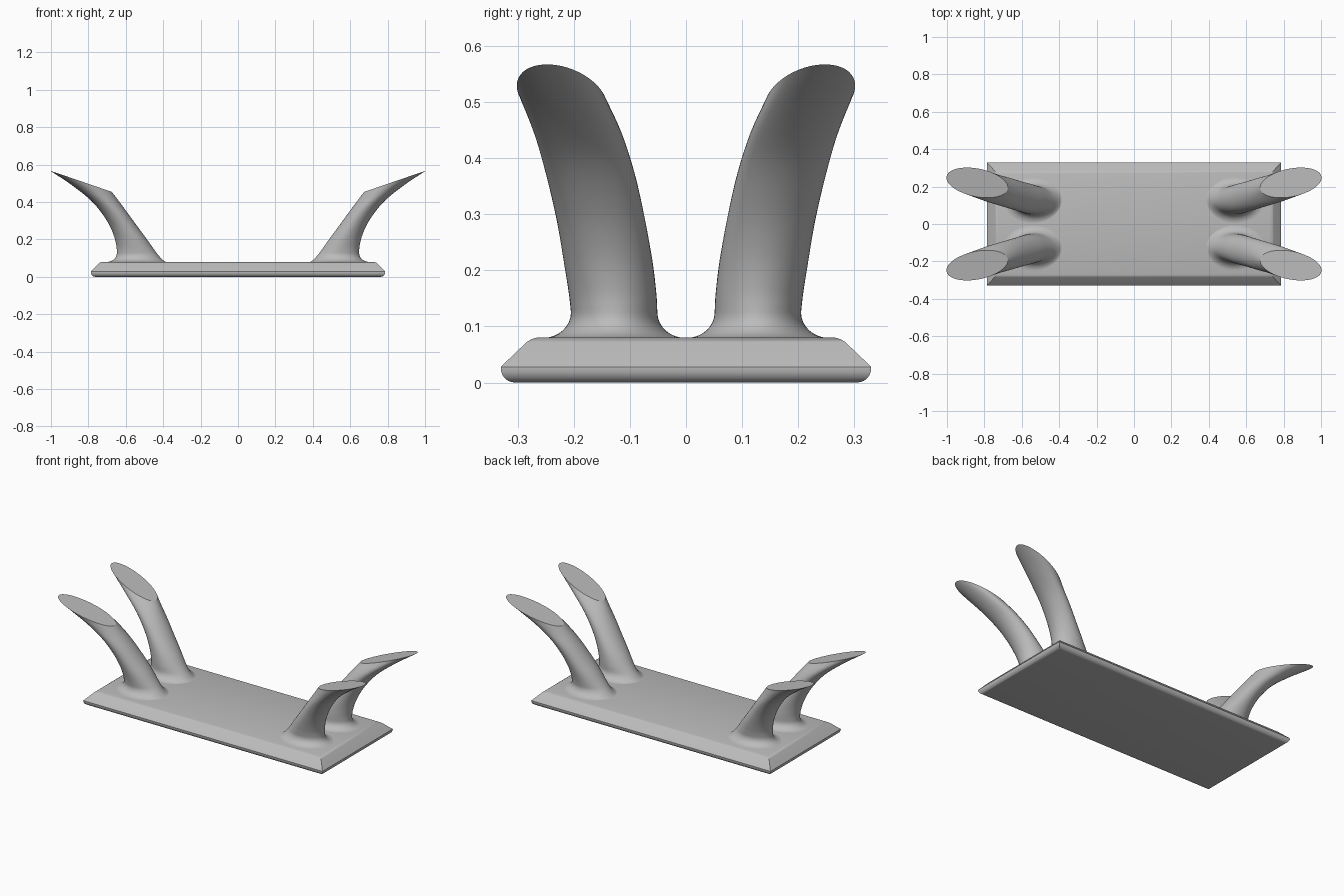
import bpy, bmesh, math
from mathutils import Vector

cube = bpy.data.objects.get("Cube")
if cube:
    bpy.data.objects.remove(cube, do_unlink=True)

grey = bpy.data.materials.new("plain grey")
grey.use_nodes = True
COLOR = (0.5, 0.5, 0.5, 1)
grey.diffuse_color = COLOR
for node in grey.node_tree.nodes:
    if node.type == 'BSDF_PRINCIPLED':
        node.inputs["Base Color"].default_value = COLOR


def loft(name, rings, angle):
    """Skin a stack of rings, cap both ends and shade by angle."""
    bm = bmesh.new()
    loops = [[bm.verts.new(p) for p in ring] for ring in rings]
    n = len(loops[0])
    for low, high in zip(loops, loops[1:]):
        for i in range(n):
            j = (i + 1) % n
            bm.faces.new((low[i], low[j], high[j], high[i]))
    bm.faces.new(loops[0][::-1])
    bm.faces.new(loops[-1])
    bmesh.ops.recalc_face_normals(bm, faces=bm.faces)
    mesh = bpy.data.meshes.new(name)
    bm.to_mesh(mesh)
    bm.free()
    obj = bpy.data.objects.new(name, mesh)
    bpy.context.collection.objects.link(obj)
    mesh.materials.append(grey)
    bpy.ops.object.select_all(action='DESELECT')
    obj.select_set(True)
    bpy.context.view_layer.objects.active = obj
    bpy.ops.object.shade_smooth_by_angle(angle=math.radians(angle))
    return obj


# Base plate: rounded underside edge and chamfered upper edge
def rectangle(z, inset_x, inset_y):
    x, y = 0.787 - inset_x, 0.33 - inset_y
    return [(-x, -y, z), (x, -y, z), (x, y, z), (-x, y, z)]


R = 0.025
plate = []
for k in range(7):
    a = k / 6 * math.pi / 2
    inset = R * (1 - math.sin(a))
    plate.append(rectangle(R * (1 - math.cos(a)), inset, inset))
plate += [rectangle(0.028, 0, 0), rectangle(0.072, 0.042, 0.046),
          rectangle(0.077, 0.05, 0.054), rectangle(0.08, 0.062, 0.064)]
loft("base_plate", plate, 25)


# Horns: elliptical sections given by inner end, outer end, centre y,
# half width, and sideways lean of the long axis
def section(s, sides=48):
    xi, zi, xo, zo, cy, half, lean = s
    centre = Vector(((xi + xo) / 2, cy, (zi + zo) / 2))
    long_axis = Vector(((xo - xi) / 2, lean, (zo - zi) / 2))
    # the short axis leans too, staying in the plane of the section
    skew = -lean * 0.75
    short_axis = Vector((skew, half, skew * long_axis.z / long_axis.x))
    return [centre + long_axis * math.cos(t) + short_axis * math.sin(t)
            for t in (2 * math.pi * i / sides for i in range(sides))]


def smooth_path(rows, steps=4):
    """Catmull-Rom interpolation through the rows."""
    pts = [Vector(r) for r in rows]
    pts = [2 * pts[0] - pts[1]] + pts + [2 * pts[-1] - pts[-2]]
    out = []
    for a, b, c, d in zip(pts, pts[1:], pts[2:], pts[3:]):
        for k in range(steps):
            t = k / steps
            out.append(0.5 * (2 * b + (c - a) * t
                              + (2 * a - 5 * b + 4 * c - d) * t * t
                              + (3 * b - a - 3 * c + d) * t ** 3))
    return out + [pts[-2]]


stations = [
    (0.433, 0.125, 0.648, 0.125, 0.128, 0.077, 0),
    (0.455, 0.155, 0.650, 0.165, 0.131, 0.078, 0),
    (0.490, 0.205, 0.667, 0.230, 0.139, 0.079, 0.005),
    (0.540, 0.272, 0.707, 0.310, 0.152, 0.078, 0.012),
    (0.590, 0.340, 0.777, 0.400, 0.170, 0.077, 0.020),
    (0.635, 0.400, 0.880, 0.485, 0.192, 0.074, 0.030),
    (0.677, 0.455, 1.000, 0.566, 0.221, 0.070, 0.040),
]

# Flared fillet where the horn meets the plate
flare = []
for k in range(8):
    a = k / 8 * math.pi / 2
    w = 1 - math.sin(a)
    z = 0.0795 + 0.0455 * (1 - math.cos(a))
    flare.append((0.433 - 0.75 * (0.125 - z) - 0.014 * w, z,
                  0.648 + 0.055 * w, z, 0.128, 0.077 + 0.05 * w, 0))

horns = loft("horns", [section(s) for s in flare + smooth_path(stations)], 25)
mirror = horns.modifiers.new("four_way_mirror", 'MIRROR')
mirror.use_axis = (True, True, False)
mirror.use_mirror_merge = False
